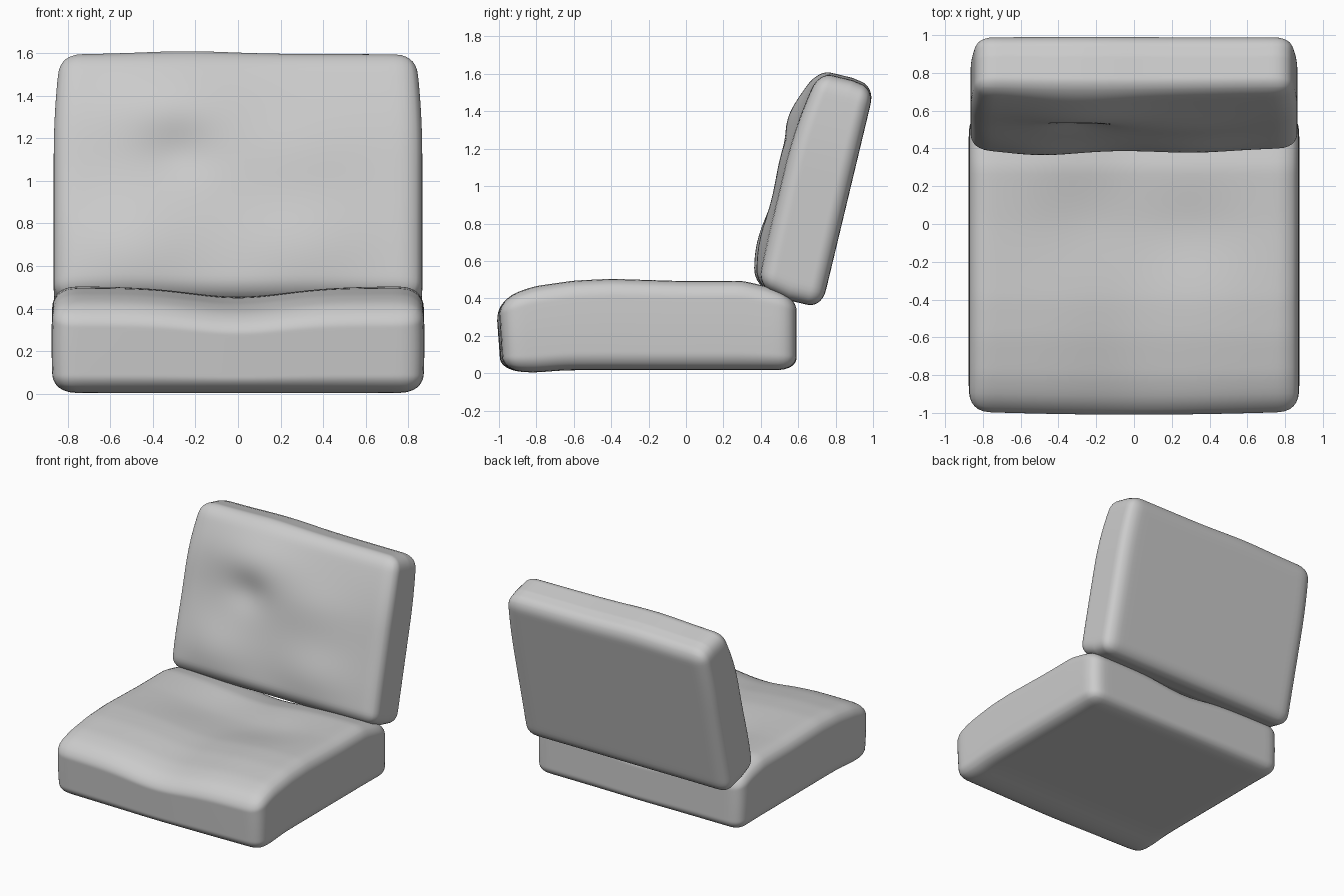
import bpy, bmesh, math
from mathutils import Vector

if "Cube" in bpy.data.objects:
    bpy.data.objects.remove(bpy.data.objects["Cube"])


def bump(a, b, ca, cb, wa, wb):
    return math.exp(-((a - ca) / wa) ** 2 - ((b - cb) / wb) ** 2)


def lerp_profile(t, pts):
    if t <= pts[0][0]:
        return pts[0][1]
    for (t0, v0), (t1, v1) in zip(pts, pts[1:]):
        if t <= t1:
            return v0 + (v1 - v0) * (t - t0) / (t1 - t0)
    return pts[-1][1]


def cushion(name, lo, hi, radius, shape):
    """Rounded box between two corners, each vertex then moulded by shape()."""
    lo, hi = Vector(lo), Vector(hi)
    mid, half = (lo + hi) / 2, (hi - lo) / 2
    bm = bmesh.new()
    bmesh.ops.create_cube(bm, size=2)
    bmesh.ops.subdivide_edges(bm, edges=bm.edges[:], cuts=47, use_grid_fill=True)
    for v in bm.verts:
        p = Vector([c * h for c, h in zip(v.co, half)])
        core = Vector([max(radius - h, min(h - radius, c)) for c, h in zip(p, half)])
        p = mid + core + (p - core).normalized() * radius
        v.co = shape(p)
    for _ in range(2):
        bmesh.ops.smooth_vert(bm, verts=bm.verts[:], factor=0.4,
                              use_axis_x=True, use_axis_y=True, use_axis_z=True)
    bmesh.ops.recalc_face_normals(bm, faces=bm.faces[:])
    mesh = bpy.data.meshes.new(name)
    bm.to_mesh(mesh)
    bm.free()
    for f in mesh.polygons:
        f.use_smooth = True
    obj = bpy.data.objects.new(name, mesh)
    bpy.context.collection.objects.link(obj)
    return obj


# Seat: side profile of the top, hollowed where people sit
SEAT_TOP = [(-1, .38), (-.9, .43), (-.8, .465), (-.6, .495), (-.4, .505),
            (0, .495), (.3, .495), (.45, .46), (.6, .405)]


def seat_shape(p):
    x, y, z = p
    k = (z - .012) / .488
    top = lerp_profile(y, SEAT_TOP)
    top -= .045 * math.exp(-(x / .3) ** 2)
    top -= .035 * (bump(x, y, -.3, .02, .28, .3) + bump(x, y, .3, -.05, .28, .25))
    front = max(0, min(1, (-y - .6) / .4))
    y -= front * (.018 * math.cos(x * 1.7) + .025 * (k - .5))
    x *= 1 + .008 * math.sin(math.pi * k)
    floor = .016 - .012 * bump(y, 0, -.82, 0, .12, 1)
    return Vector((x, y, floor + k * (top - floor)))


cushion("seat_cushion", (-.868, -.985, .012), (.868, .592, .5), .095, seat_shape)

# Backrest: moulded upright with a flat rear, then leaned backwards
LEAN = math.radians(13.5)


def back_shape(p):
    x, d, s = p
    k = d / .4
    thick = .355 + .03 * bump(x, s, 0, 0, .75, .6)
    thick += .05 * bump(x, s, -.5, -.38, .3, .25)
    thick += .035 * bump(x, s, .32, -.36, .3, .22)
    thick += .05 * bump(x, s, -.3, .33, .35, .2)
    thick += .02 * bump(x, s, .25, .1, .3, .2)
    thick -= .03 * bump(x, s, -.28, .1, .16, .13)
    upper = max(0, (s - .1) / .5)
    thick -= .05 * upper ** 2
    d = k * thick
    s += upper * (.012 * bump(x, 0, -.25, 0, .3, 1) - .006)
    s -= .05 * upper ** 2 * max(0, .4 - k)
    s += .07 * max(0, -s / .6) ** 3 * max(0, k - .5)
    x *= 1 - .035 * upper ** 2
    return Vector((x, .87 - d * math.cos(LEAN) + s * math.sin(LEAN),
                   .95 + d * math.sin(LEAN) + s * math.cos(LEAN)))


cushion("back_cushion", (-.865, 0, -.62), (.865, .4, .61), .09, back_shape)
